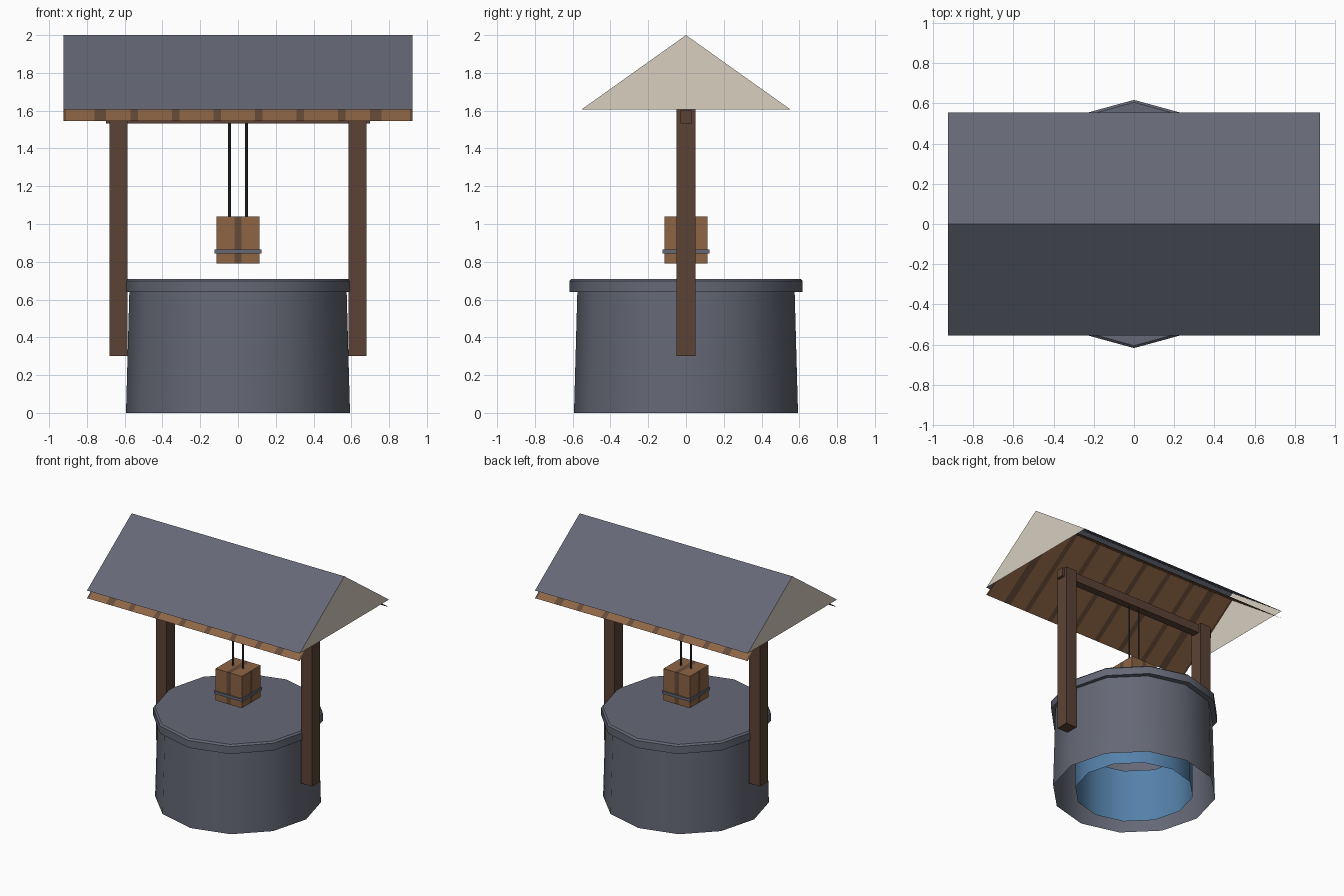
import bpy, bmesh, math
from mathutils import Vector

cube = bpy.data.objects.get("Cube")
if cube:
    bpy.data.objects.remove(cube, do_unlink=True)


def material(name, rgb):
    m = bpy.data.materials.new(name)
    m.use_nodes = True
    m.diffuse_color = (*rgb, 1)
    m.node_tree.nodes["Principled BSDF"].inputs["Base Color"].default_value = (*rgb, 1)
    return m


STONE = material("slate grey", (0.13, 0.14, 0.18))
CREAM = material("cream", (0.68, 0.62, 0.52))
PLANK = material("light wood", (0.27, 0.13, 0.06))
GAP = material("wood gap", (0.13, 0.07, 0.04))
POST = material("dark wood", (0.105, 0.055, 0.035))
BLUE = material("water blue", (0.09, 0.22, 0.40))
ROPE = material("charcoal rope", (0.035, 0.037, 0.045))


def finish(name, bm, mats, smooth=False):
    bmesh.ops.recalc_face_normals(bm, faces=bm.faces)
    mesh = bpy.data.meshes.new(name)
    bm.to_mesh(mesh)
    bm.free()
    for m in mats:
        mesh.materials.append(m)
    ob = bpy.data.objects.new(name, mesh)
    bpy.context.collection.objects.link(ob)
    if smooth:
        bpy.ops.object.select_all(action="DESELECT")
        ob.select_set(True)
        bpy.context.view_layer.objects.active = ob
        bpy.ops.object.shade_smooth_by_angle(angle=math.radians(35))
    return ob


def box(name, low, high, mat):
    bm = bmesh.new()
    bmesh.ops.create_cube(bm, size=1)
    low, high = Vector(low), Vector(high)
    for v in bm.verts:
        v.co = (low + high) / 2 + v.co * (high - low)
    return finish(name, bm, [mat])


def lathe(name, profile, mat, sides=12, stretch=1):
    """Join rings of (radius, height); zero radius closes the end."""
    bm = bmesh.new()
    rings = []
    for r, z in profile:
        rings.append([bm.verts.new((stretch * r * math.cos(a), r * math.sin(a), z))
                      for a in (math.tau * i / sides for i in range(sides))])
    for a, b in zip(rings, rings[1:]):
        for i in range(sides):
            j = (i + 1) % sides
            bm.faces.new((a[i], a[j], b[j], b[i]))
    bmesh.ops.remove_doubles(bm, verts=bm.verts, dist=0.0001)
    return finish(name, bm, [mat], True)


# Well: open-bottomed wall, covered rim, inner shaft
lathe("well_wall", [(0.593, 0), (0.575, 0.65)], STONE)
lathe("well_rim", [(0, 0.64), (0.617, 0.64), (0.617, 0.698), (0.605, 0.71), (0, 0.71)],
      STONE, stretch=0.978)
lathe("inner_shaft", [(0.43, 0), (0.43, 0.42)], BLUE)

# Posts and crossbeam
for side, name in ((1, "left_post"), (-1, "right_post")):
    xs = sorted((side * 0.585, side * 0.68))
    box(name, (xs[0], -0.05, 0.3), (xs[1], 0.05, 1.605), POST)
box("crossbeam", (-0.7, -0.03, 1.532), (0.7, 0.03, 1.6), POST)

# Roof: thin outer slopes and gables
HALF, EAVE, LOW, TOP = 0.925, 0.555, 1.605, 2.0
for s, where in ((-1, "front"), (1, "back")):
    bm = bmesh.new()
    bm.faces.new([bm.verts.new(p) for p in (
        (-HALF, s * EAVE, LOW), (HALF, s * EAVE, LOW), (HALF, 0, TOP), (-HALF, 0, TOP))])
    ob = finish(where + "_roof", bm, [STONE])
    if ob.data.polygons[0].normal.z < 0:
        ob.data.flip_normals()

    # Planked lining hung below each slope, open at the eaves
    drop = 0.06
    cuts = [-0.925, -0.91, -0.76, -0.70]
    for k in range(-5, 6, 2):
        cuts += [k * 0.11 - 0.02, k * 0.11 + 0.02]
    cuts += [0.70, 0.76, 0.91, 0.925]
    bm = bmesh.new()
    pairs = [(bm.verts.new((x, s * EAVE, LOW - drop)), bm.verts.new((x, 0, TOP - drop)))
             for x in cuts]
    for i, (a, b) in enumerate(zip(pairs, pairs[1:])):
        f = bm.faces.new((a[0], b[0], b[1], a[1]))
        f.material_index = 1 - i % 2
    finish(where + "_lining", bm, [PLANK, GAP])

for s, where in ((1, "left"), (-1, "right")):
    bm = bmesh.new()
    bm.faces.new([bm.verts.new(p) for p in (
        (s * HALF, -s * EAVE, LOW), (s * HALF, s * EAVE, LOW), (s * HALF, 0, TOP))])
    ob = finish(where + "_gable", bm, [CREAM])
    if ob.data.polygons[0].normal.x * s < 0:
        ob.data.flip_normals()

# Bucket: planked box with a dark seam down the middle of each side
bm = bmesh.new()
bmesh.ops.create_cube(bm, size=0.23)
for axis in (Vector((1, 0, 0)), Vector((0, 1, 0))):
    for off in (-0.018, 0.018):
        bmesh.ops.bisect_plane(bm, geom=bm.verts[:] + bm.edges[:] + bm.faces[:],
                               plane_co=axis * off, plane_no=axis)
for f in bm.faces:
    c = f.calc_center_median()
    across = c.y if abs(f.normal.x) > 0.5 else c.x
    f.material_index = int(abs(across) < 0.015)
for v in bm.verts:
    v.co.z = 0.79 if v.co.z < 0 else 1.04
finish("bucket", bm, [PLANK, GAP])
box("bucket_band", (-0.124, -0.124, 0.845), (0.124, 0.124, 0.866), STONE)

# Ropes
for s, name in ((1, "left_rope"), (-1, "right_rope")):
    rope = lathe(name, [(0.007, 1.03), (0.007, 1.54)], ROPE, sides=8)
    rope.location.x = s * 0.045
